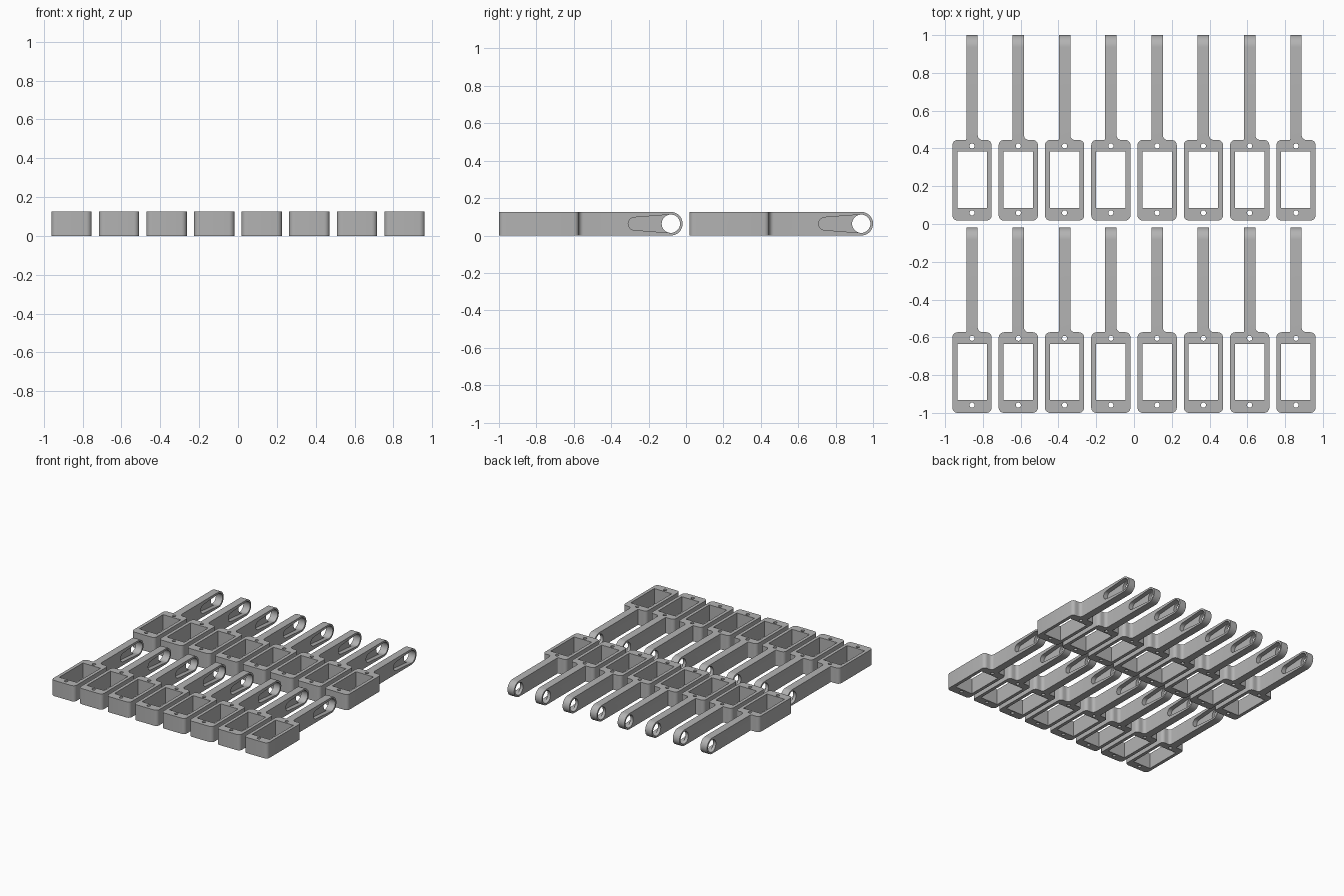
import bpy, bmesh, math
from mathutils import Matrix, Vector

if "Cube" in bpy.data.objects:
    bpy.data.objects.remove(bpy.data.objects["Cube"])

H = 0.126            # part height
W = 0.104            # half width of the frame
L = 0.427            # frame length
A = 0.030            # half width of the arm
TIP = 0.982          # total length
R = H / 2
EYE = TIP - R        # centre of the eye at the arm's end

grey = bpy.data.materials.new("plain grey")
grey.diffuse_color = (0.45, 0.45, 0.45, 1)
grey.use_nodes = True
grey.node_tree.nodes["Principled BSDF"].inputs["Base Color"].default_value = grey.diffuse_color


def arc(cx, cy, r, a0, a1, n):
    return [(cx + r * math.cos(math.radians(a0 + (a1 - a0) * i / n)),
             cy + r * math.sin(math.radians(a0 + (a1 - a0) * i / n))) for i in range(n + 1)]


def circle(cx, cy, r, n=32):
    return arc(cx, cy, r, 0, 360, n)[:-1]


def prism(name, pts, lo, hi, sideways=False):
    """Extrude a profile: plan (x, y) along z, or side profile (y, z) along x."""
    bm = bmesh.new()
    co = [(lo, a, b) if sideways else (a, b, lo) for a, b in pts]
    face = bm.faces.new([bm.verts.new(c) for c in co])
    new = bmesh.ops.extrude_face_region(bm, geom=[face])["geom"]
    step = Vector((hi - lo, 0, 0)) if sideways else Vector((0, 0, hi - lo))
    bmesh.ops.translate(bm, vec=step, verts=[v for v in new if isinstance(v, bmesh.types.BMVert)])
    bmesh.ops.recalc_face_normals(bm, faces=bm.faces)
    me = bpy.data.meshes.new(name)
    bm.to_mesh(me)
    bm.free()
    ob = bpy.data.objects.new(name, me)
    bpy.context.collection.objects.link(ob)
    return ob


# Plan outline: rounded frame, arm, and fillets where they meet
c, f, g = 0.028, 0.025, 0.006
plan = (arc(-W + c, c, c, 180, 270, 6) + arc(W - c, c, c, 270, 360, 6)
        + arc(W - c, L - c, c, 0, 90, 6)
        + arc(A + f, L + f, f, 270, 180, 6)
        + [(A, TIP + 0.02), (-A, TIP + 0.02)]
        + arc(-A - g, L + g, g, 0, -90, 3)
        + arc(-W + c, L - c, c, 90, 180, 6))
link = prism("link", plan, 0, H)

# Side outline that rounds the arm's end
side = [(-0.1, 0), (EYE - 0.0, 0)] + arc(EYE, R, R, -90, 90, 24)[1:] + [(-0.1, H)]
end_round = prism("end_round_helper", side, -0.3, 0.3, True)

# Frame window, screw holes, eye hole and tapered pocket on the right face
window = prism("window_cutter",
               [(-0.078, 0.067), (0.078, 0.067), (0.078, 0.366), (-0.078, 0.366)], -0.1, 0.3)
screw_holes = [prism("screw_cutter", circle(0, y, 0.0135, 20), -0.1, 0.3) for y in (0.041, 0.395)]
eye_hole = prism("eye_cutter", circle(EYE, R, 0.049, 40), -0.3, 0.3, True)
pocket = prism("pocket_cutter", arc(EYE, R, 0.0488, -94, 94, 20)
               + arc(0.725, R, 0.034, 94, 266, 14), -0.005, 0.3, True)

helpers = [end_round, window, *screw_holes, eye_hole, pocket]
for h in helpers:
    m = link.modifiers.new(h.name, "BOOLEAN")
    m.operation = "INTERSECT" if h is end_round else "DIFFERENCE"
    m.solver = "EXACT"
    m.object = h
    h.hide_render = True

# Bake one link and reuse its mesh
dg = bpy.context.evaluated_depsgraph_get()
mesh = bpy.data.meshes.new_from_object(link.evaluated_get(dg))
mesh.name = "link"
mesh.materials.clear()
mesh.materials.append(grey)
for h in helpers + [link]:
    bpy.data.objects.remove(h)

# Two rows of eight links
for row in range(2):
    for col in range(8):
        ob = bpy.data.objects.new(f"link_{row + 1}_{col + 1}", mesh)
        ob.location = ((col - 3.5) * 0.245, -1 + row * 1.018, 0)
        bpy.context.collection.objects.link(ob)
        ob.select_set(True)
        bpy.context.view_layer.objects.active = ob
bpy.ops.object.shade_smooth_by_angle(angle=math.radians(30))
